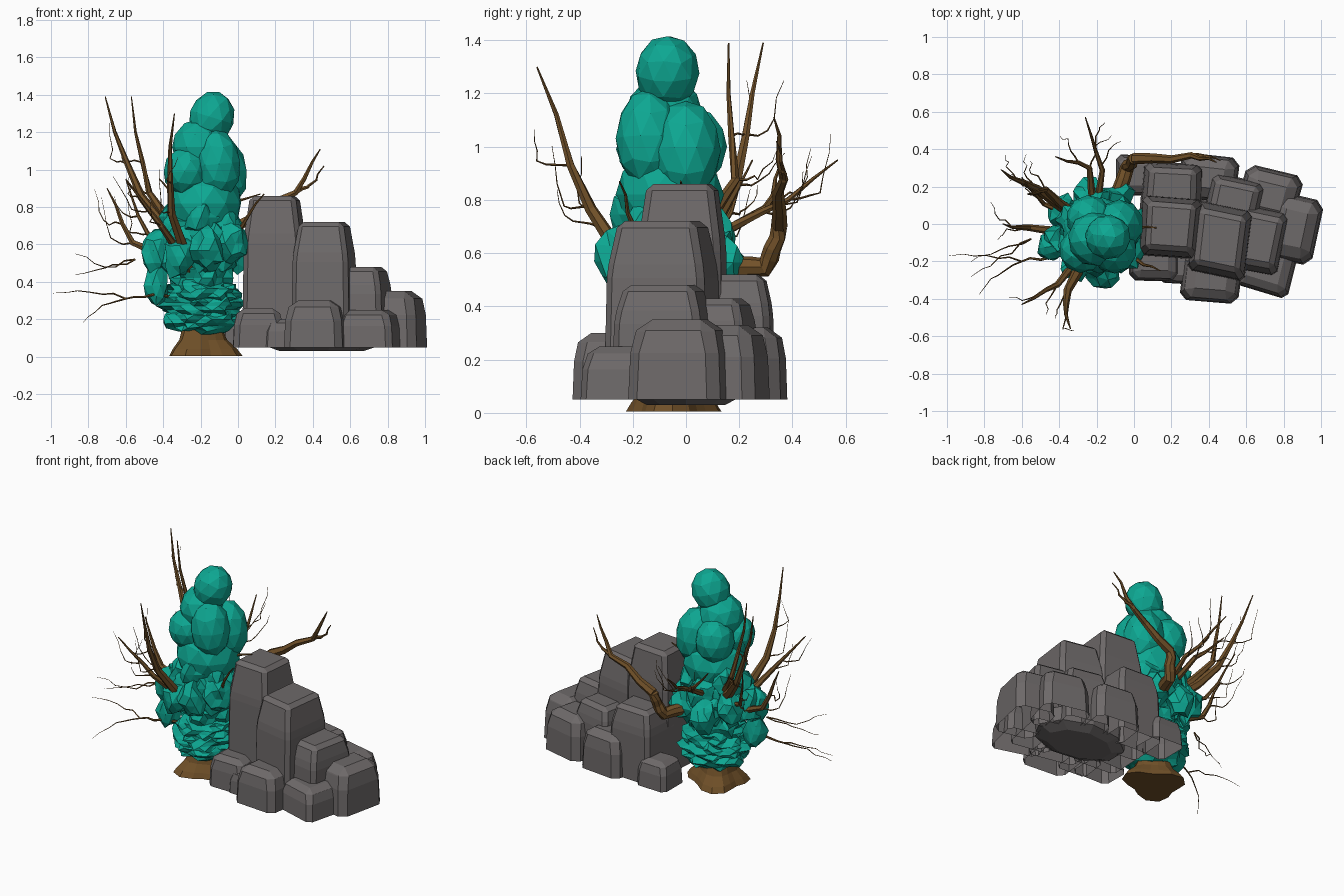
import bpy, bmesh, math, random
from mathutils import Vector, Matrix

if "Cube" in bpy.data.objects:
    bpy.data.objects.remove(bpy.data.objects["Cube"])

random.seed(7)
AXIS = Vector((-0.2, -0.05, 0))  # trunk centre line


def material(name, rgb):
    m = bpy.data.materials.new(name)
    m.diffuse_color = (*rgb, 1)
    m.use_nodes = True
    m.node_tree.nodes["Principled BSDF"].inputs["Base Color"].default_value = m.diffuse_color
    return m


LEAF = material("leaf_teal", (0.004, 0.39, 0.29))
BARK = material("bark_brown", (0.165, 0.082, 0.022))
STONE = material("stone_grey", (0.155, 0.142, 0.142))


def finish(name, bm, mat=None):
    bmesh.ops.recalc_face_normals(bm, faces=bm.faces)
    me = bpy.data.meshes.new(name)
    bm.to_mesh(me)
    bm.free()
    ob = bpy.data.objects.new(name, me)
    bpy.context.collection.objects.link(ob)
    if mat:
        me.materials.append(mat)


def polar(angle, r, z=0.0):
    return Vector((r * math.cos(angle), r * math.sin(angle), z))


def loft(bm, rings):
    rows = [[bm.verts.new(p) for p in r] for r in rings]
    n = len(rows[0])
    for a, b in zip(rows, rows[1:]):
        for i in range(n):
            bm.faces.new((a[i], a[(i + 1) % n], b[(i + 1) % n], b[i]))
    bm.faces.new(rows[-1])
    return bm.faces.new(rows[0][::-1])


def limb(bm, start, elbow, tip, r0, r1, sides=6, steps=6, wobble=0.012):
    """Tapered limb that bends at the elbow; returns its centre points."""
    pts = []
    for k in range(steps + 1):
        t = k / steps
        arc = start.lerp(elbow, t).lerp(elbow.lerp(tip, t), t)
        corner = start.lerp(elbow, 2 * t) if t < 0.5 else elbow.lerp(tip, 2 * t - 1)
        p = arc.lerp(corner, 0.7)
        if 0 < k < steps:
            p += Vector([random.uniform(-wobble, wobble) for _ in range(3)])
        pts.append(p)
    rings = []
    for i, p in enumerate(pts):
        d = pts[min(i + 1, steps)] - pts[max(i - 1, 0)]
        q = d.to_track_quat('Z', 'Y')
        r = r0 + (r1 - r0) * i / steps
        rings.append([p + q @ polar(2 * math.pi * k / sides, r) for k in range(sides)])
    loft(bm, rings)
    return pts


def ball(bm, c, width, height, jag=0.0, sub=2, tilt=0.0):
    vs = bmesh.ops.create_icosphere(bm, subdivisions=sub, radius=1)["verts"]
    turn = Matrix.Rotation(tilt, 3, 'Y') @ Matrix.Diagonal((width, width, height)) \
        @ Matrix.Rotation(random.uniform(0, 6), 3, 'Z')
    for v in vs:
        v.co = Vector(c) + turn @ v.co * (1 + random.uniform(-jag, jag * 0.7))


# Rock pile: tapered, chamfered blocks open below (centre x, centre y, width, depth, top)
rocks = [
    (.195, -.01, .35, .35, .86), (.46, -.09, .34, .40, .72), (.67, -.08, .29, .36, .48),
    (.85, -.02, .28, .38, .35), (.11, -.20, .28, .22, .26), (.41, -.29, .32, .26, .30),
    (.70, -.23, .32, .28, .25), (.20, .18, .34, .30, .52), (.40, .25, .32, .26, .32),
    (.72, .15, .34, .29, .33), (.02, .26, .23, .22, .23), (.53, .11, .32, .30, .43),
    (.25, -.22, .22, .20, .20)]
for i, (cx, cy, w, d, top) in enumerate(rocks):
    bm = bmesh.new()
    spin = Matrix.Rotation(-0.3 * cx + random.uniform(-.06, .06), 3, 'Z')
    corners = [Vector((sx * w / 2 * random.uniform(.9, 1.03), sy * d / 2 * random.uniform(.9, 1.03), 0))
               for sx, sy in ((-1, -1), (1, -1), (1, 1), (-1, 1))]
    floor = loft(bm, [[Vector((cx, cy, .05 + f * (top - .05))) + spin @ c * k for c in corners]
                      for f, k in ((0, 1), (.72, .95), (1, .76))])
    edges = [e for e in bm.edges if max(v.co.z for v in e.verts) > .06]
    bmesh.ops.bevel(bm, geom=edges, offset=.025 if top > .4 else .042, segments=1,
                    affect='EDGES', clamp_overlap=True)
    bmesh.ops.delete(bm, geom=[f for f in bm.faces if max(v.co.z for v in f.verts) < .055], context='FACES')
    finish(f"rock_{i + 1}", bm, STONE)

# Floor slab under the middle of the pile
bm = bmesh.new()
loft(bm, [[Vector((.44 + p.x, p.y * .65, z)) for p in (polar(k * math.pi / 4.5, r) for k in range(9))]
          for z, r in ((.03, .23), (.06, .32), (.15, .33))])
finish("rock_base", bm, STONE)

# Trunk with a lobed root flare
bm = bmesh.new()
rings = []
for z, r, lobe in ((.005, .185, .22), (.04, .165, .2), (.09, .125, .14), (.16, .105, .06), (.75, .07, 0)):
    ring = [polar(t, r * (1 + lobe * math.cos(3 * t + .3)), z) for t in (math.pi * k / 8 for k in range(16))]
    rings.append([AXIS + Vector((p.x, p.y * .88, p.z)) for p in ring])
loft(bm, rings)
finish("trunk", bm, BARK)

# Main branches: height on trunk, elbow, tip, base radius
branches = [
    (.50, (-.53, .21, .85), (-.71, .29, 1.39), .042),
    (.55, (-.50, .20, .85), (-.57, .16, 1.39), .032),
    (.35, (-.38, -.38, .75), (-.34, -.56, 1.30), .042),
    (.42, (-.42, -.34, .70), (-.60, -.43, .95), .030),
    (.45, (-.57, -.02, .60), (-.70, 0, .90), .032),
    (.60, (-.22, .33, .76), (-.42, .36, .95), .028),
    (.60, (-.16, .30, .74), (-.26, .57, .95), .026),
    (.70, (-.05, -.02, .82), (.12, -.02, .87), .018),
    (.55, (.03, -.20, .68), (.14, -.25, .87), .020),
    (.55, (-.50, .12, .65), (-.60, .25, .95), .022)]
twig_bm = bmesh.new()
for i, (z, elbow, tip, r) in enumerate(branches):
    bm = bmesh.new()
    pts = limb(bm, AXIS + Vector((0, 0, z)), Vector(elbow), Vector(tip), r, .003)
    finish(f"branch_{i + 1}", bm, BARK)
    # fine side twigs sprouting outwards
    if i in (7, 8):
        continue
    for k in (3, 4):
        out = (pts[k] - AXIS).xy.normalized().to_3d() * .2
        side = Vector((-out.y, out.x, 0)) * random.uniform(-.7, .7)
        end = pts[k] + out * .8 + side + Vector((0, 0, random.uniform(.05, .25)))
        end.y = max(-.57, min(.57, end.y))
        limb(twig_bm, pts[k], pts[k] + out * .6 + side * .3, end, .005, .001, 4)

# Heavy back branch that reaches round and over the rocks
bm = bmesh.new()
shoulder = Vector((0, .35, .70))
limb(bm, AXIS + Vector((.08, .12, .56)), Vector((-.03, .31, .53)), shoulder, .045, .03, 8, 8, .004)
pts = limb(bm, shoulder, Vector((.33, .36, .88)), Vector((.44, .33, 1.11)), .031, .003)
limb(bm, pts[3], Vector((.39, .36, .91)), Vector((.46, .34, 1.02)), .013, .003)
finish("back_branch", bm, BARK)

# Low left branches with long drooping twigs
fork = Vector((-.60, -.20, .31))
limb(twig_bm, AXIS + Vector((0, 0, .3)), Vector((-.45, -.18, .34)), fork, .011, .005)
limb(twig_bm, fork, Vector((-.78, -.16, .36)), Vector((-.99, -.17, .34)), .005, .001, 4)
limb(twig_bm, fork, Vector((-.74, -.26, .28)), Vector((-.83, -.38, .18)), .005, .001, 4)
fork = Vector((-.55, -.08, .52))
for dy, z in ((-.2, .55), (-.12, .44)):
    limb(twig_bm, fork, Vector((-.72, fork.y + dy / 2, .47)), Vector((-.87, fork.y + dy, z)), .005, .001, 4)
finish("twigs", twig_bm, BARK)

# Faceted crown: centre, half width, half height, tilt
bm = bmesh.new()
for x, y, z, w, h, tilt in (
        (-.14, -.07, 1.28, .122, .142, .3), (-.21, -.08, 1.12, .145, .15, 0),
        (-.08, 0, .985, .132, .19, -.1), (-.11, -.14, 1.03, .125, .19, -.1),
        (-.28, -.14, .99, .122, .13, 0), (-.24, .03, 1.0, .125, .15, 0), (-.18, -.06, .82, .205, .19, 0)):
    ball(bm, (x, y, z), w, h, .015, 2, tilt)
finish("crown_foliage", bm, LEAF)

# Ragged lower foliage: core, skirts, then drooping clumps in two rings
bm = bmesh.new()
ball(bm, AXIS + Vector((0, 0, .60)), .21, .20, .18, 3)
ball(bm, AXIS + Vector((0, 0, .42)), .165, .17, .2, 3)
for k, w in enumerate((.2, .22, .2)):
    ball(bm, AXIS + Vector((.01, 0, .20 + .07 * k)), w, .085, .2, 3)
for count, r, z, phase in ((8, .2, .56, .2), (6, .14, .71, .5)):
    for k in range(count):
        c = AXIS + polar(phase + 2 * math.pi * k / count, r, z + random.uniform(-.05, .05))
        ball(bm, c, .095, .12, .3)
for z, h in ((.56, .13), (.38, .12)):
    ball(bm, (-.44, -.12, z), h * .6, h, .25)
finish("lower_foliage", bm, LEAF)
